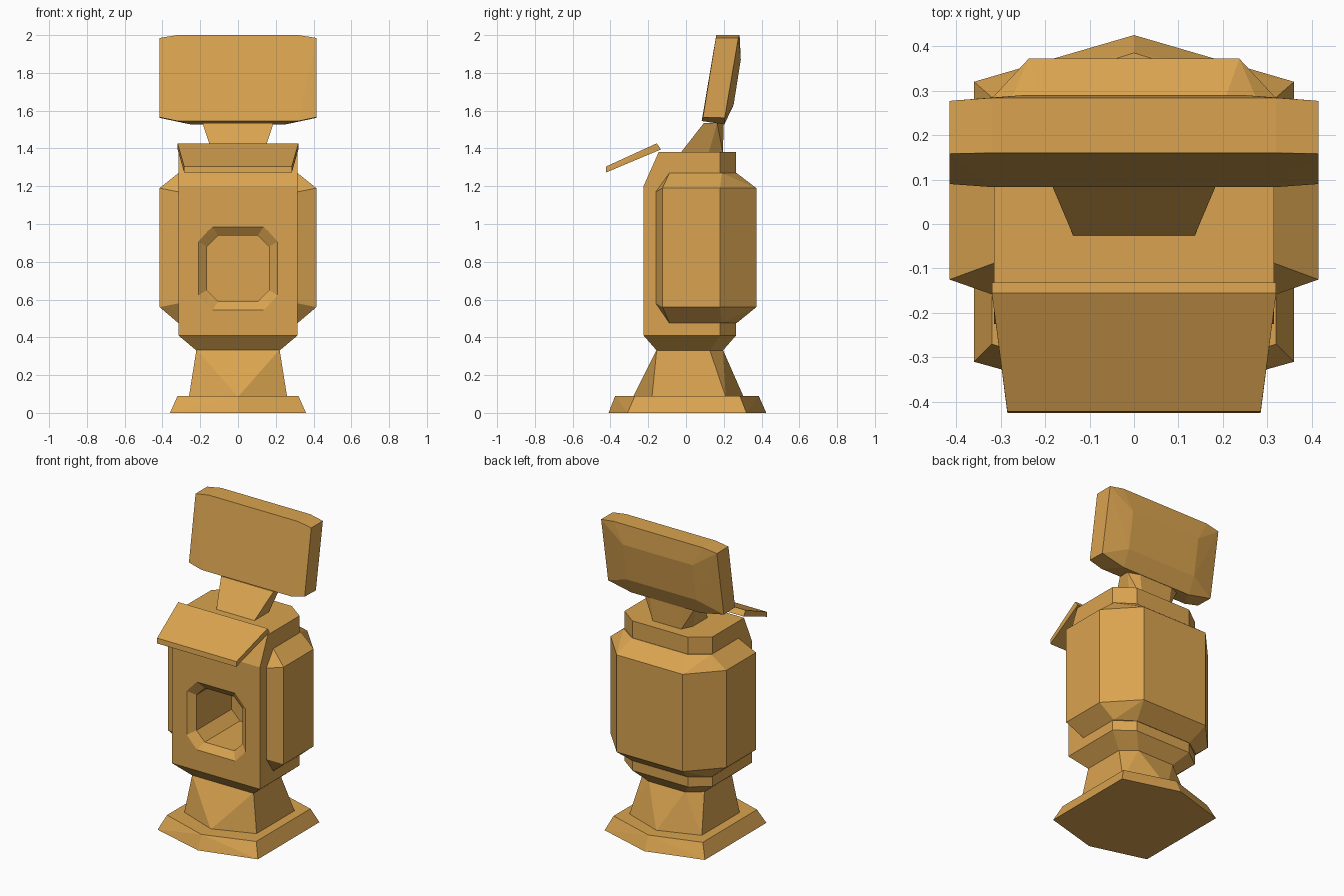
import bpy, bmesh, math

if "Cube" in bpy.data.objects:
    bpy.data.objects.remove(bpy.data.objects["Cube"])

ochre = bpy.data.materials.new("ochre")
ochre.diffuse_color = (0.70, 0.37, 0.08, 1)
ochre.use_nodes = True
ochre.node_tree.nodes["Principled BSDF"].inputs["Base Color"].default_value = ochre.diffuse_color


def hull(name, pts, mirror=True):
    """Flat-faced convex solid from key points, mirrored across x = 0."""
    bm = bmesh.new()
    allpts = set(pts)
    if mirror:
        allpts |= {(-x, y, z) for x, y, z in pts}
    for p in sorted(allpts):
        bm.verts.new(p)
    res = bmesh.ops.convex_hull(bm, input=bm.verts)
    junk = {g for g in res["geom_interior"] + res["geom_unused"]
            if isinstance(g, bmesh.types.BMVert)}
    bmesh.ops.delete(bm, geom=list(junk), context='VERTS')
    bmesh.ops.dissolve_limit(bm, angle_limit=math.radians(1),
                             verts=bm.verts, edges=bm.edges)
    bmesh.ops.recalc_face_normals(bm, faces=bm.faces)
    me = bpy.data.meshes.new(name)
    bm.to_mesh(me)
    bm.free()
    me.materials.append(ochre)
    ob = bpy.data.objects.new(name, me)
    bpy.context.collection.objects.link(ob)
    return ob


def ring(plan, z):
    return [(x, y, z) for x, y in plan]


def cut(ob, cutter):
    m = ob.modifiers.new(cutter.name, 'BOOLEAN')
    m.operation = 'DIFFERENCE'
    m.solver = 'EXACT'
    m.object = cutter
    cutter.hide_render = True
    cutter.hide_viewport = True


# Hexagonal foot
hull("base_plate",
     ring([(0, -.41), (.36, -.31), (.36, .32), (0, .425)], 0)
     + ring([(0, -.375), (.32, -.27), (.32, .285), (0, .385)], .09))

# Pedestal from hexagonal bottom to body-shaped top
hull("pedestal",
     ring([(0, -.28), (.26, -.18), (.26, .21), (0, .305)], .085)
     + ring([(.22, -.155), (.22, .125), (.13, .195)], .335))

# Main body, with sloped upper front
plan = [(.315, -.225), (.315, .18), (.2, .265)]
body = hull("body",
            ring([(.22, -.155), (.22, .125), (.13, .195)], .33)
            + ring(plan, .41) + ring(plan, 1.2)
            + ring([(.315, -.145), (.315, .18), (.2, .265)], 1.38))


# Recessed octagonal opening with a bevelled rim
def octagon(y, grow):
    a, b, c, d = .165 + grow, .115 + grow * .6, .105 + grow * .7, .175 + grow
    return [(x, y, .765 + s * z) for x, z in ((a, b), (c, d)) for s in (-1, 1)]


cut(body, hull("opening_rim_cutter", octagon(-.26, .09) + octagon(-.18, -.013)))
cut(body, hull("opening_cutter", octagon(-.3, 0) + octagon(.17, 0)))

# Outer casing wrapping the sides and back
outer = [(.415, -.125), (.415, .18), (.237, .372)]
inner = [(.315, -.088), (.315, .19), (.2, .268)]
casing = hull("casing",
              ring(inner, .475) + ring(outer, .56)
              + ring([(.315, -.16)], .58) + ring([(.315, -.16)], 1.17)
              + ring(outer, 1.19) + ring(inner, 1.27))
hollow = [(.25, -.5), (.25, .2)]
cut(casing, hull("casing_cutter", ring(hollow, .3) + ring(hollow, 1.5)))

# Tilted visor above the opening
hull("visor", [(.285, -.425, 1.272), (.285, -.422, 1.305),
               (.32, -.155, 1.427), (.32, -.132, 1.395)])

# Flared neck
hull("neck",
     ring([(.135, -.03), (.135, .12), (.1, .195)], 1.375)
     + ring([(.188, .095), (.188, .165), (.12, .2)], 1.535))

# Leaning head slab with a raised back
hull("head", [
    (.415, .09, 1.565), (.32, .083, 1.545), (.415, .158, 1.985), (.32, .16, 2.0),
    (.415, .205, 1.562), (.25, .203, 1.527), (.415, .277, 1.985), (.32, .284, 2.0),
    (.25, .29, 1.87), (.25, .252, 1.63)])
